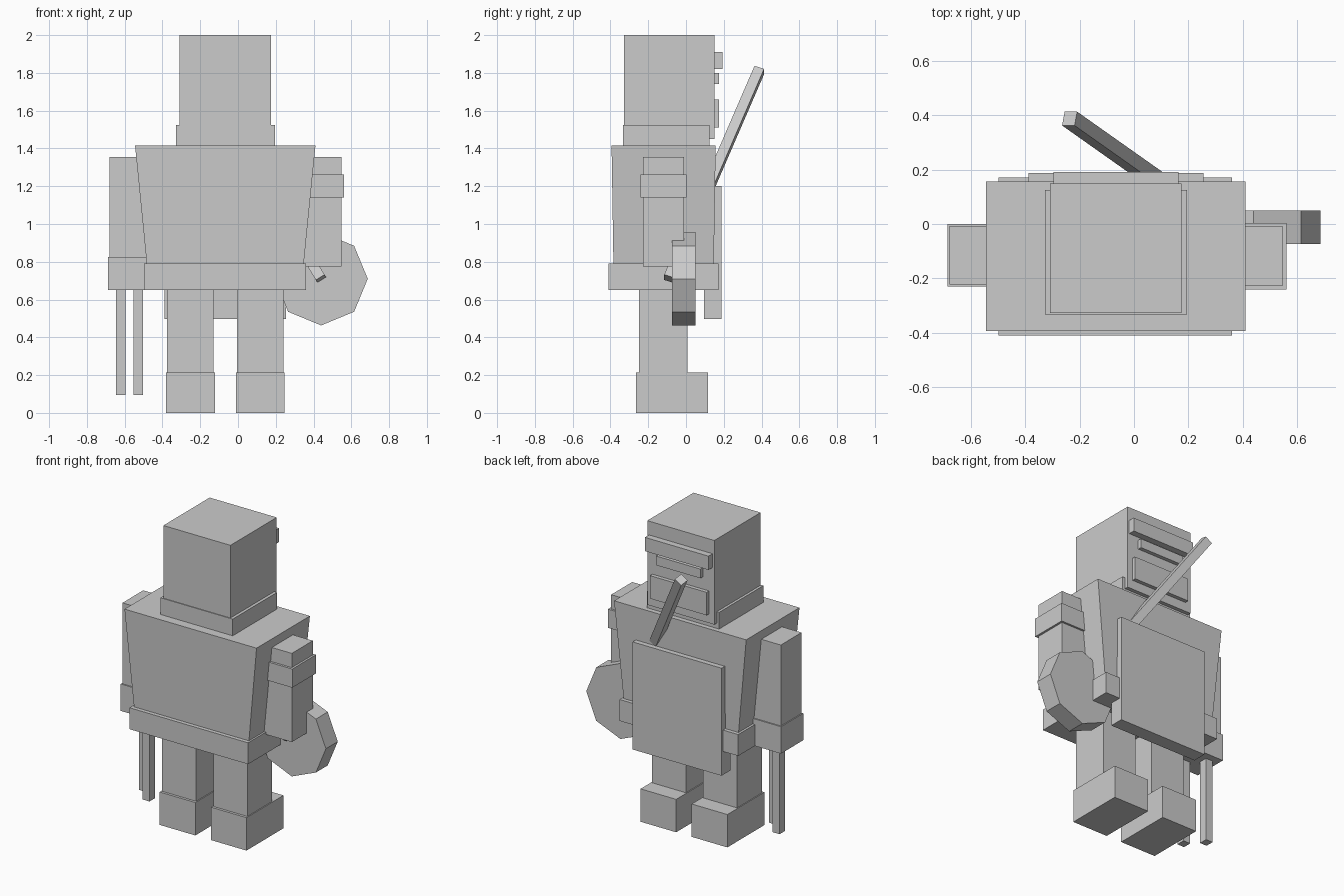
import bpy
import bmesh
from math import pi
from mathutils import Matrix, Vector

cube = bpy.data.objects.get("Cube")
if cube:
    bpy.data.objects.remove(cube, do_unlink=True)

# Single flat colour
grey = bpy.data.materials.new("plain_grey")
grey.use_nodes = True
colour = (0.6, 0.6, 0.6, 1)
grey.diffuse_color = colour
grey.node_tree.nodes["Principled BSDF"].inputs["Base Color"].default_value = colour


def finish(name, bm):
    bmesh.ops.recalc_face_normals(bm, faces=bm.faces)
    mesh = bpy.data.meshes.new(name)
    bm.to_mesh(mesh)
    bm.free()
    mesh.materials.append(grey)
    obj = bpy.data.objects.new(name, mesh)
    bpy.context.collection.objects.link(obj)
    return obj


def box(name, x, y, z, inset_x=0, inset_y=0):
    """Box from (min, max) ranges; the bottom can be drawn in to taper it."""
    bm = bmesh.new()
    bmesh.ops.create_cube(bm, size=1)
    for v in bm.verts:
        low = v.co.z < 0
        for axis, span, inset in ((0, x, inset_x), (1, y, inset_y), (2, z, 0)):
            side = v.co[axis] > 0
            shift = inset * (-1 if side else 1) if low else 0
            v.co[axis] = span[side] + shift
    return finish(name, bm)


# Head and collar
box("head", (-0.31, 0.175), (-0.328, 0.15), (1.45, 2.0))
box("collar", (-0.327, 0.195), (-0.333, 0.125), (1.40, 1.525))

# Face plates, centred on the head
FACE_X = -0.067
for name, half, depth, z in (("brow", 0.23, 0.192, (1.82, 1.91)),
                             ("eye_strip", 0.16, 0.175, (1.74, 1.8)),
                             ("mouth_plate", 0.205, 0.175, (1.51, 1.66))):
    box(name, (FACE_X - half, FACE_X + half), (0.14, depth), z)

# Body
box("torso", (-0.545, 0.41), (-0.394, 0.157), (0.78, 1.416), 0.063, 0.01)
box("belt", (-0.498, 0.36), (-0.41, 0.172), (0.65, 0.79))
box("apron_plate", (-0.388, 0.255), (0.095, 0.187), (0.497, 1.2))

# Arms
box("left_arm", (0.345, 0.548), (-0.227, -0.01), (0.775, 1.355))
box("left_arm_band", (0.335, 0.562), (-0.242, 0.003), (1.14, 1.262))
box("right_arm", (-0.68, -0.48), (-0.222, -0.008), (0.7, 1.355))
box("right_cuff", (-0.687, -0.465), (-0.23, 0.0), (0.65, 0.826))

# Two prongs below the right cuff
box("outer_prong", (-0.645, -0.595), (-0.1, -0.045), (0.095, 0.7))
box("inner_prong", (-0.553, -0.502), (-0.198, -0.142), (0.095, 0.7))

# Legs and feet
for side, cx in (("left", 0.118), ("right", -0.252)):
    box(side + "_leg", (cx - 0.123, cx + 0.123), (-0.248, 0.008), (0.2, 0.68))
    box(side + "_foot", (cx - 0.129, cx + 0.129), (-0.265, 0.117), (0, 0.215))

# Eight-sided disc held at the left arm
bm = bmesh.new()
bmesh.ops.create_cone(bm, cap_ends=True, segments=8, radius1=0.247,
                      radius2=0.247, depth=0.122,
                      matrix=Matrix.Translation((0.44, -0.012, 0.71))
                      @ Matrix.Rotation(pi / 2, 4, "X"))
finish("disc", bm)

# Long rod running diagonally through the body
top, bottom = Vector((-0.237, 0.388, 1.815)), Vector((0.44, -0.09, 0.71))
along = (bottom - top).normalized()
across = Vector((0, 1, 0)).cross(along).normalized()
frame = Matrix((across, along.cross(across), along)).transposed().to_4x4()
rod = box("diagonal_rod", (-0.027, 0.027), (-0.027, 0.027),
          (0, (bottom - top).length))
rod.data.transform(Matrix.Translation(top) @ frame)
